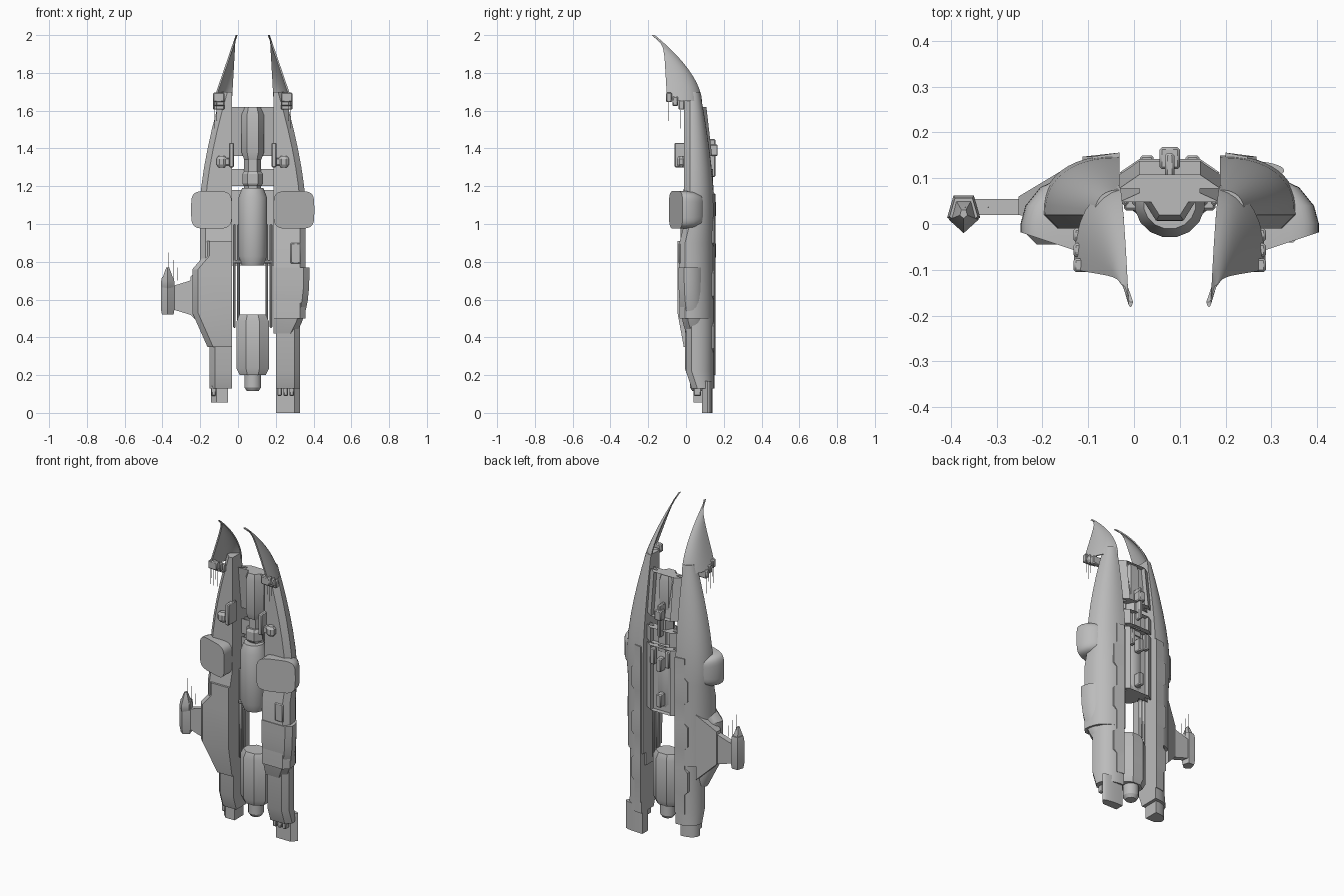
import bpy, bmesh
from math import sin, cos, tau, pi, radians, copysign
from mathutils import Vector

default_cube = bpy.data.objects.get("Cube")
if default_cube:
    bpy.data.objects.remove(default_cube)

AXIS = .078    # x of the craft's own centre line
INNER = .11    # inner wall of each hull, measured from that line
BACK = .15     # depth of the curved back

grey = bpy.data.materials.new("hull_grey")
grey.use_nodes = True
hull_colour = (.5, .5, .5, 1)
grey.diffuse_color = hull_colour
grey.node_tree.nodes["Principled BSDF"].inputs["Base Color"].default_value = hull_colour


def loft(name, rings, side=1):
    """Skin closed rings of (u, y, z); u runs outward from the centre line."""
    bm = bmesh.new()
    rows = [[bm.verts.new((AXIS + side * u, y, z)) for u, y, z in ring] for ring in rings]
    for lower, upper in zip(rows, rows[1:]):
        for i in range(len(lower)):
            bm.faces.new((lower[i - 1], lower[i], upper[i], upper[i - 1]))
    bm.faces.new(rows[0])
    bm.faces.new(rows[-1])
    bmesh.ops.recalc_face_normals(bm, faces=bm.faces)
    mesh = bpy.data.meshes.new(name)
    bm.to_mesh(mesh)
    bm.free()
    mesh.materials.append(grey)
    obj = bpy.data.objects.new(name, mesh)
    bpy.context.collection.objects.link(obj)
    bpy.ops.object.select_all(action='DESELECT')
    obj.select_set(True)
    bpy.context.view_layer.objects.active = obj
    bpy.ops.object.shade_smooth_by_angle(angle=radians(30))
    return obj


def slab(u, front, back, bottom, top):
    """Upright rectangle across u, used as a loft ring."""
    return [(u, front, bottom), (u, back, bottom), (u, back, top), (u, front, top)]


def box(name, corner, size, side=1):
    """Bevelled block from its lowest corner and its size."""
    u, y, z = corner
    width, depth, height = size
    obj = loft(name, [slab(a, y, y + depth, z, z + height) for a in (u, u + width)], side)
    obj.modifiers.new("bevel", 'BEVEL').width = .005


def shell(z, out, front=-.01, back=BACK, inner=INNER):
    """Hull section: flat front, straight inner wall, rounded outer back."""
    lip = .03
    ring = [(inner, front, z), (out - lip, front, z)]
    for i in range(13):
        angle = pi * i / 24
        ring.append((inner + (out - inner) * abs(cos(angle)) ** .85,
                     front + lip + (back - front - lip) * sin(angle) ** .85, z))
    return ring


def barrel(name, radius, front, back, bottom, top, ends=.04, tip=.6, sides=16, u=0, side=1):
    """Prism or oval body along z with tapered ends."""
    middle, depth = (front + back) / 2, (back - front) / 2
    levels = ((bottom, tip), (bottom + ends, 1), (top - ends, 1), (top, tip))
    angles = [pi / 2 + tau * (i + .5) / sides for i in range(sides)]
    loft(name, [[(u + radius * s * cos(a), middle + depth * s * sin(a), z) for a in angles]
                for z, s in levels], side)


def arch(name, bottom, top, back, sink=0):
    """Cover arching between the hulls, sinking forward towards its top."""
    half = [(INNER, -.03), (INNER * .6, 0), (INNER * .6, -.04), (INNER, -.06)]
    outline = half + [(-u, y) for u, y in reversed(half)]
    loft(name, [[(u, back + y - drop, z) for u, y in outline]
                for z, drop in ((bottom, 0), (top, sink))])


def taper(z):
    """How much the hull narrows above the shoulder."""
    return .25 * max(0, z - 1.1) ** 1.5


def blade_ring(t):
    """Thin crescent from the spine to the hem; t climbs from root to tip."""
    spine = Vector((INNER - .02 * t, .085 - .25 * t ** 1.7))
    hem = Vector((.21 - .12 * t, -.1 - .02 * t - .05 * t ** 10))
    pull = Vector((hem.x, spine.y - .02))
    steps = [i / 8 for i in range(9)]
    outer = [spine * (1 - s) ** 2 + pull * 2 * s * (1 - s) + hem * s * s for s in steps]
    inner = [p - Vector((s, 1 - s)) * .01 for p, s in zip(outer, steps)]
    return [(p.x, p.y, 1.65 + .35 * t) for p in outer + inner[::-1]]


def shoulder_ring(depth, scale):
    """Rounded rectangle whose front slopes back towards the outside."""
    half_width, half_height = .108, .1
    ring = []
    for i in range(40):
        c, s = cos(tau * i / 40), sin(tau * i / 40)
        u = INNER + half_width * scale * (1 + copysign(abs(c) ** .45, c))
        z = 1.075 + half_height * scale * copysign(abs(s) ** .45, s)
        slope = (u - INNER) / 3 - .09
        ring.append((u, slope if depth is None else depth, z))
    return ring


for side, tag, tail_out, tail_in in ((1, "left_", .25, .122), (-1, "right_", .23, INNER)):
    # Main hull: narrow tail, wide middle, tapering top
    loft(tag + "tail", [shell(z, tail_out, front, BACK, tail_in)
                        for z, front in ((.13, .03), (.22, 0), (.6, 0))], side)
    heights = [.5, .53] + [.9 + i / 10 for i in range(9)]
    loft(tag + "hull", [shell(z, .28 - taper(z), -.035 if z < 1 else -.01, BACK - .65 * taper(z))
                        for z in heights], side)

    # Forward blade with stepped blocks and hair antennas under its hem
    loft(tag + "blade", [blade_ring(i / 10) for i in range(11)], side)
    for i in range(3):
        y, z = -.105 + i * .033, 1.645 - i * .02
        box(tag + "hem_block", (.15, y, z), (.06, .03, .05), side)
        for hair in range(2):
            length = .06 + .04 * hair
            box(tag + "hair_antenna", (.19 + hair / 100, y + .01, z - length), (.002, .002, length), side)

    # Shoulder guard
    loft(tag + "shoulder", [shoulder_ring(y, scale) for y, scale in
                            ((None, 1), (0, 1), (.04, .95), (.08, .8), (.1, .6))], side)

    # Inner clamp and outward pin
    box(tag + "inner_clamp", (.1, -.06, 1.3), (.025, .08, .13), side)
    barrel(tag + "side_pin", .03, -.05, 0, 1.3, 1.36, ends=.015, sides=8, u=.165, side=side)
    box(tag + "pin_arm", (.12, -.04, 1.31), (.05, .04, .04), side)

    # Raised strip with a zigzag edge along the back
    strip = []
    for i in range(7):
        edge = INNER + (.08 if i % 2 else .06)
        for z in (.2 + i * .14, .32 + i * .14):
            strip.append([(tail_in, .1, z), (edge, .1, z), (edge, .147, z), (tail_in, .156, z)])
    loft(tag + "back_strip", strip, side)

    # Paired rails beside the open bay
    for u in (.068, .09):
        box(tag + "bay_rail", (u, .04, .45), (.014, .03, .55), side)

    # Row of small tail nozzles
    for i in range(3):
        box(tag + "tail_nozzle", (.13 + i * .032, .04, .09), (.025, .04, .06), side)

# Tail feet, uneven in length
loft("left_foot", [shell(z, .25, .085, .14, .122) for z in (0, .17)])
loft("right_foot", [shell(z, .222, .04, .13, .13) for z in (.055, .15)], -1)

# Rounded pod on the left, angular armour plate on the right
loft("left_side_pod", [shell(.42 + .35 * t, .3 - .07 * (1 - t) ** 3, -.04 + .04 * (1 - t) ** 3, .12)
                       for t in (i / 6 for i in range(7))])
box("left_pod_hatch", (.2, -.04, .79), (.055, .02, .11))
loft("right_side_plate", [shell(z, out, -.045 if z > .5 else -.012, .1) for z, out in
                          ((.35, .24), (.53, .32), (.76, .32), (.83, .26), (.91, .26))], -1)

# Outrigger arm, weapon pod and antennas on the right
loft("outrigger_fairing", [slab(.23, 0, .12, .42, .82), slab(.33, .02, .06, .52, .72)], -1)
loft("outrigger_arm", [slab(u, .02, .055, .51 + rise, .71 - rise) for u, rise in ((.3, 0), (.43, .04))], -1)
barrel("weapon_pod", .038, -.015, .07, .52, .72, ends=.03, tip=.85, sides=5, u=.45, side=-1)
barrel("weapon_crown", .034, -.02, .065, .6, .77, ends=.07, tip=.25, sides=5, u=.45, side=-1)
for i in range(3):
    box("pod_antenna", (.445 - i * .025, .035, .7), (.003, .003, .15 - i * .04), -1)

# Bridge between the hulls: arched covers around a faceted core
arch("bridge_panel", 1.36, 1.62, .138, sink=.03)
arch("bridge_collar", 1.2, 1.29, .142)
barrel("bridge_core", .06, 0, .11, 1.34, 1.62, tip=.75, sides=6)
barrel("core_neck", .045, .02, .13, 1.15, 1.36, tip=1, sides=6)
barrel("core_joint", .055, 0, .1, 1.2, 1.28, ends=.015, tip=.8, sides=6)
box("bridge_knob", (-.022, .12, 1.36), (.044, .048, .06))
box("bridge_knob_stem", (-.01, .1, 1.25), (.02, .055, .2))

# Central fuselage with its back cover, clamps and fins
barrel("fuselage", .077, -.03, .12, .78, 1.19, ends=.05, tip=.75)
arch("fuselage_cover", .78, 1.18, .14)
box("bay_cross_beam", (-.1, .03, .79), (.2, .04, .02))
for u in (-.065, .035):
    box("cover_clamp", (u, .12, 1.07), (.03, .03, .1))
for name, z in (("upper_fin", 1.04), ("lower_fin", .82)):
    box(name, (-.016, .11, z), (.032, .05, .08))

# Engine pod with nozzle
barrel("engine_pod", .093, -.012, .135, .2, .52, ends=.035, tip=.8, sides=8)
barrel("engine_nozzle", .045, .02, .11, .115, .23, ends=.02, tip=.7)
